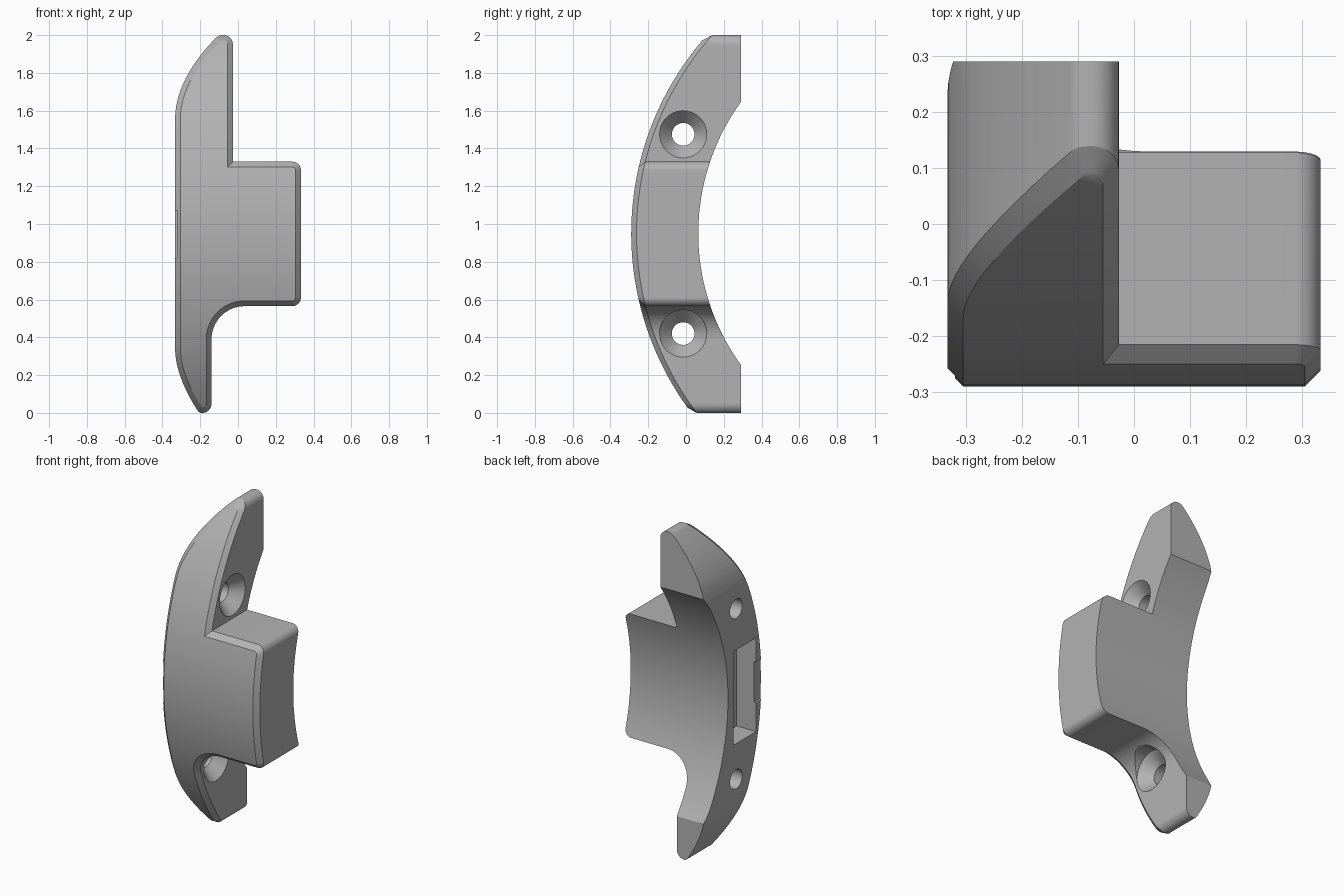
import bpy, bmesh, math
from mathutils import Vector

cube = bpy.data.objects.get("Cube")
if cube:
    bpy.data.objects.remove(cube)

CHAMFER = 0.028
MID_Z = 0.95

grey = bpy.data.materials.new("plain_grey")
grey.use_nodes = True
grey.diffuse_color = (0.45, 0.45, 0.45, 1)
grey.node_tree.nodes["Principled BSDF"].inputs["Base Color"].default_value = (0.45, 0.45, 0.45, 1)


def make_object(name, bm):
    bmesh.ops.recalc_face_normals(bm, faces=bm.faces)
    mesh = bpy.data.meshes.new(name)
    bm.to_mesh(mesh)
    bm.free()
    mesh.materials.append(grey)
    obj = bpy.data.objects.new(name, mesh)
    bpy.context.collection.objects.link(obj)
    return obj


def arc(start, corner, end, steps=8):
    """Conic arc tangent to start-corner and corner-end."""
    a, c, b = Vector(start), Vector(corner), Vector(end)
    w = math.cos((c - a).angle(b - c) / 2)
    pts = []
    for i in range(steps + 1):
        t = i / steps
        k0, k1, k2 = (1 - t) ** 2, 2 * w * t * (1 - t), t * t
        pts.append((a * k0 + c * k1 + b * k2) / (k0 + k1 + k2))
    return pts


def inset(pts, dist):
    """Mitred inward offset of a clockwise outline."""
    result = []
    for i, p in enumerate(pts):
        d1 = (p - pts[i - 1]).normalized()
        d2 = (pts[(i + 1) % len(pts)] - p).normalized()
        n1, n2 = Vector((d1.y, -d1.x)), Vector((d2.y, -d2.x))
        result.append(p + (n1 + n2) * dist / (1 + n1.dot(n2)))
    return result


def outer_y(z):
    return 1.285 - math.sqrt(1.575 ** 2 - (z - MID_Z) ** 2)


def inner_y(z):
    dz = min(abs(z - MID_Z), 0.695)
    return 1.251 - math.sqrt(1.186 ** 2 - dz ** 2)


# Front outline, clockwise from the lower left
outline = arc((-0.222, 0.025), (-0.333, 0.2), (-0.333, 0.34), 10)
outline += arc((-0.333, 1.56), (-0.333, 1.77), (-0.117, 1.985), 12)
outline += arc((-0.105, 1.995), (-0.095, 2.0), (-0.08, 2.0), 3)
outline += arc((-0.075, 2.0), (-0.027, 2.0), (-0.027, 1.95))
outline += [Vector((-0.027, 1.33))]
outline += arc((0.287, 1.33), (0.333, 1.33), (0.333, 1.285))
outline += arc((0.333, 0.61), (0.333, 0.565), (0.287, 0.565))
outline += arc((0.035, 0.565), (-0.14, 0.565), (-0.14, 0.39), 14)
outline += arc((-0.14, 0.05), (-0.14, 0.0), (-0.187, 0.0))
outline += arc((-0.195, 0.0), (-0.208, 0.0), (-0.217, 0.017), 3)

# Flat slab in three layers: chamfered front, full outline, back
bm = bmesh.new()
layers = [inset(outline, CHAMFER), outline, outline]
rings = [[bm.verts.new((p.x, level, p.y)) for p in pts] for level, pts in enumerate(layers)]
count = len(outline)
for lower, upper in zip(rings, rings[1:]):
    for i in range(count):
        j = (i + 1) % count
        bm.faces.new((lower[i], lower[j], upper[j], upper[i]))
bm.faces.new(rings[0])
bm.faces.new(rings[2])

# Slice by height, then bend the slab between the two curves
cuts = [0.04 * i + 0.015 for i in range(50)] + [MID_Z - 0.695, MID_Z + 0.695]
for z in cuts:
    bmesh.ops.bisect_plane(bm, geom=bm.verts[:] + bm.edges[:] + bm.faces[:], dist=1e-5,
                           plane_co=(0, 0, z), plane_no=(0, 0, 1))
for v in bm.verts:
    level, z = v.co.y, v.co.z
    rim = outer_y(z) + CHAMFER
    if level <= 1:
        v.co.y = outer_y(z) + CHAMFER * level
    else:
        v.co.y = rim + (inner_y(z) - rim) * (level - 1)
bmesh.ops.triangulate(bm, faces=bm.faces)
body = make_object("curved_bracket", bm)


def screw_cutter(name, z, face_x, sides=40):
    """Through hole with a conical countersink opening toward +x."""
    bm = bmesh.new()
    profile = [(-0.5, 0.06), (face_x - 0.07, 0.06), (face_x, 0.125), (0.5, 0.125)]
    rings = []
    for x, r in profile:
        angles = [2 * math.pi * i / sides for i in range(sides)]
        rings.append([bm.verts.new((x, -0.015 + r * math.cos(a), z + r * math.sin(a))) for a in angles])
    for a, b in zip(rings, rings[1:]):
        for i in range(sides):
            j = (i + 1) % sides
            bm.faces.new((a[i], a[j], b[j], b[i]))
    bm.faces.new(rings[0])
    bm.faces.new(rings[-1])
    return make_object(name, bm)


def box_cutter(name, low, high):
    bm = bmesh.new()
    bmesh.ops.create_cube(bm, size=1)
    for v in bm.verts:
        v.co = [lo if c < 0 else hi for c, lo, hi in zip(v.co, low, high)]
    return make_object(name, bm)


# Screw holes, side pocket and shallow notch leading to the front edge
cutters = [
    screw_cutter("upper_hole_cutter", 1.475, -0.027),
    screw_cutter("lower_hole_cutter", 0.42, -0.14),
    box_cutter("pocket_cutter", (-0.5, -0.21, 0.64), (-0.2, 0.01, 1.22)),
    box_cutter("notch_cutter", (-0.5, -0.4, 0.82), (-0.32, -0.2, 1.07)),
]
bpy.context.view_layer.objects.active = body
for cutter in cutters:
    cutter.hide_render = True
    mod = body.modifiers.new(cutter.name, "BOOLEAN")
    mod.operation = "DIFFERENCE"
    mod.solver = "EXACT"
    mod.object = cutter
    bpy.ops.object.modifier_apply(modifier=mod.name)
    bpy.data.objects.remove(cutter)

bpy.ops.object.select_all(action="DESELECT")
body.select_set(True)
bpy.ops.object.shade_smooth_by_angle(angle=math.radians(25))
